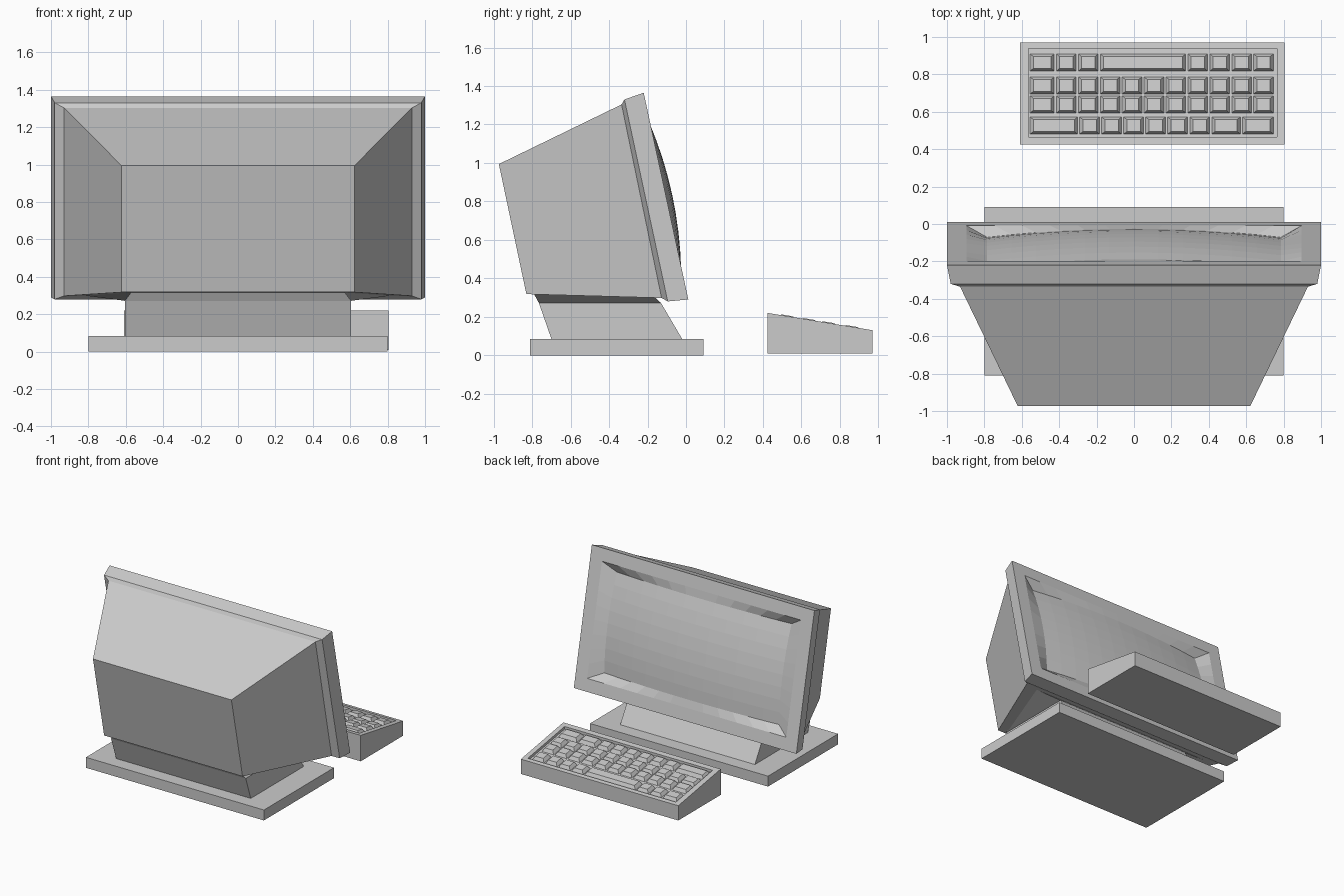
import bpy, bmesh
from mathutils import Vector

if "Cube" in bpy.data.objects:
    bpy.data.objects.remove(bpy.data.objects["Cube"], do_unlink=True)

GREY = (0.6, 0.6, 0.6, 1)
grey = bpy.data.materials.new("light_grey_plastic")
grey.use_nodes = True
grey.diffuse_color = GREY
bsdf = grey.node_tree.nodes["Principled BSDF"]
bsdf.inputs["Base Color"].default_value = GREY


def finish(name, bm):
    bmesh.ops.recalc_face_normals(bm, faces=bm.faces)
    mesh = bpy.data.meshes.new(name)
    bm.to_mesh(mesh)
    bm.free()
    obj = bpy.data.objects.new(name, mesh)
    mesh.materials.append(grey)
    bpy.context.collection.objects.link(obj)
    return obj


def loft(bm, rings, cap_start=True, cap_end=True):
    """Skin a list of four-cornered rings into a solid."""
    loops = [[bm.verts.new(p) for p in ring] for ring in rings]
    for a, b in zip(loops, loops[1:]):
        for i in range(4):
            j = (i + 1) % 4
            bm.faces.new((a[i], a[j], b[j], b[i]))
    if cap_start:
        bm.faces.new(loops[0])
    if cap_end:
        bm.faces.new(loops[-1])


def upright(w, low, high):
    """Ring across x, with its lower and upper edges given as (y, z)."""
    return [(-w, *low), (w, *low), (w, *high), (-w, *high)]


def flat(x0, x1, y0, y1, z0, z1):
    """Ring seen from above, z0 at the y0 edge and z1 at the y1 edge."""
    return [(x0, y0, z0), (x1, y0, z0), (x1, y1, z1), (x0, y1, z1)]


# Tilted screen plane: centre, upward direction and outward normal
LOW, HIGH = Vector((0, 0.012, 0.29)), Vector((0, -0.22, 1.365))
CENTRE = (LOW + HIGH) / 2
UP = (HIGH - LOW).normalized()
OUT = Vector((1, 0, 0)).cross(UP) * -1
OPEN_W, OPEN_H = 0.895, 0.45
GLASS_W, GLASS_H = 0.785, 0.387


def on_screen(x, h, depth=0):
    return Vector((x, 0, 0)) + CENTRE + UP * h + OUT * depth


# Monitor housing with its stepped bezel, open at the screen
bm = bmesh.new()
loft(bm, [
    upright(0.622, (-0.83, 0.318), (-0.973, 0.994)),
    upright(0.93, (-0.127, 0.298), (-0.335, 1.304)),
    upright(0.98, (-0.095, 0.28), (-0.32, 1.33)),
    upright(1.0, LOW.yz, HIGH.yz),
    [on_screen(x * OPEN_W, h * OPEN_H) for x, h in ((-1, -1), (1, -1), (1, 1), (-1, 1))],
], cap_end=False)
finish("monitor_housing", bm)

# Bulging glass with the sloped recess around it
bm = bmesh.new()
bmesh.ops.create_grid(bm, x_segments=12, y_segments=8, size=1)
rim = bmesh.ops.extrude_edge_only(bm, edges=[e for e in bm.edges if e.is_boundary])["geom"]
rim = {v for v in rim if isinstance(v, bmesh.types.BMVert)}
for v in bm.verts:
    u, t = v.co.x, v.co.y
    if v in rim:
        v.co = on_screen(u * OPEN_W, t * OPEN_H)
    else:
        bulge = -0.05 + 0.047 * (1 - u * u) + 0.036 * (1 - t * t)
        v.co = on_screen(u * GLASS_W, t * GLASS_H, bulge)
finish("screen", bm)
screen = bpy.data.objects["screen"]
if screen.data.polygons[40].normal.dot(OUT) < 0:
    screen.data.flip_normals()

# Stand: base plate, leaning neck and flared collar under the housing
bm = bmesh.new()
loft(bm, [flat(-0.8, 0.8, -0.81, 0.09, z, z) for z in (0, 0.085)])
finish("stand_base", bm)

bm = bmesh.new()
loft(bm, [
    flat(-0.605, 0.605, -0.70, -0.02, 0.085, 0.085),
    flat(-0.605, 0.605, -0.765, -0.13, 0.272, 0.272),
    [(-0.57, -0.79, 0.318), (0.57, -0.79, 0.318), (0.82, -0.16, 0.3), (-0.82, -0.16, 0.3)],
])
finish("stand_neck", bm)

# Keyboard case: a wedge with a sunken key bed
KX0, KX1, KY0, KY1 = -0.61, 0.805, 0.425, 0.97


def slope(y, lift=0):
    return 0.22 - 0.165 * (y - KY0) + lift


def sloped(x0, x1, y0, y1, lift=0):
    return flat(x0, x1, y0, y1, slope(y0, lift), slope(y1, lift))


BED = (-0.565, 0.765, 0.465, 0.937)
bm = bmesh.new()
loft(bm, [
    flat(KX0, KX1, KY0, KY1, 0.01, 0.01),
    sloped(KX0, KX1, KY0, KY1),
    sloped(*BED),
    sloped(*BED, -0.022),
])
finish("keyboard_case", bm)

# Keys: rows of tapered caps, widths counted in key pitches
PITCH = 0.1192
ROWS = [
    (0.481, [2.25] + [1] * 6 + [1.4, 1.5]),
    (0.594, [1.2] + [1] * 10),
    (0.695, [1.2] + [1] * 10),
    (0.818, [1.2, 1, 1, 4, 1, 1, 1, 1]),
]
bm = bmesh.new()
for y, widths in ROWS:
    x = -0.555
    scale = 1.312 / sum(widths)
    for w in widths:
        x1 = x + w * scale - 0.012
        loft(bm, [
            sloped(x, x1, y, y + 0.091, -0.022),
            sloped(x + 0.017, x1 - 0.017, y + 0.014, y + 0.077, 0.004),
        ])
        x += w * scale
finish("keys", bm)
